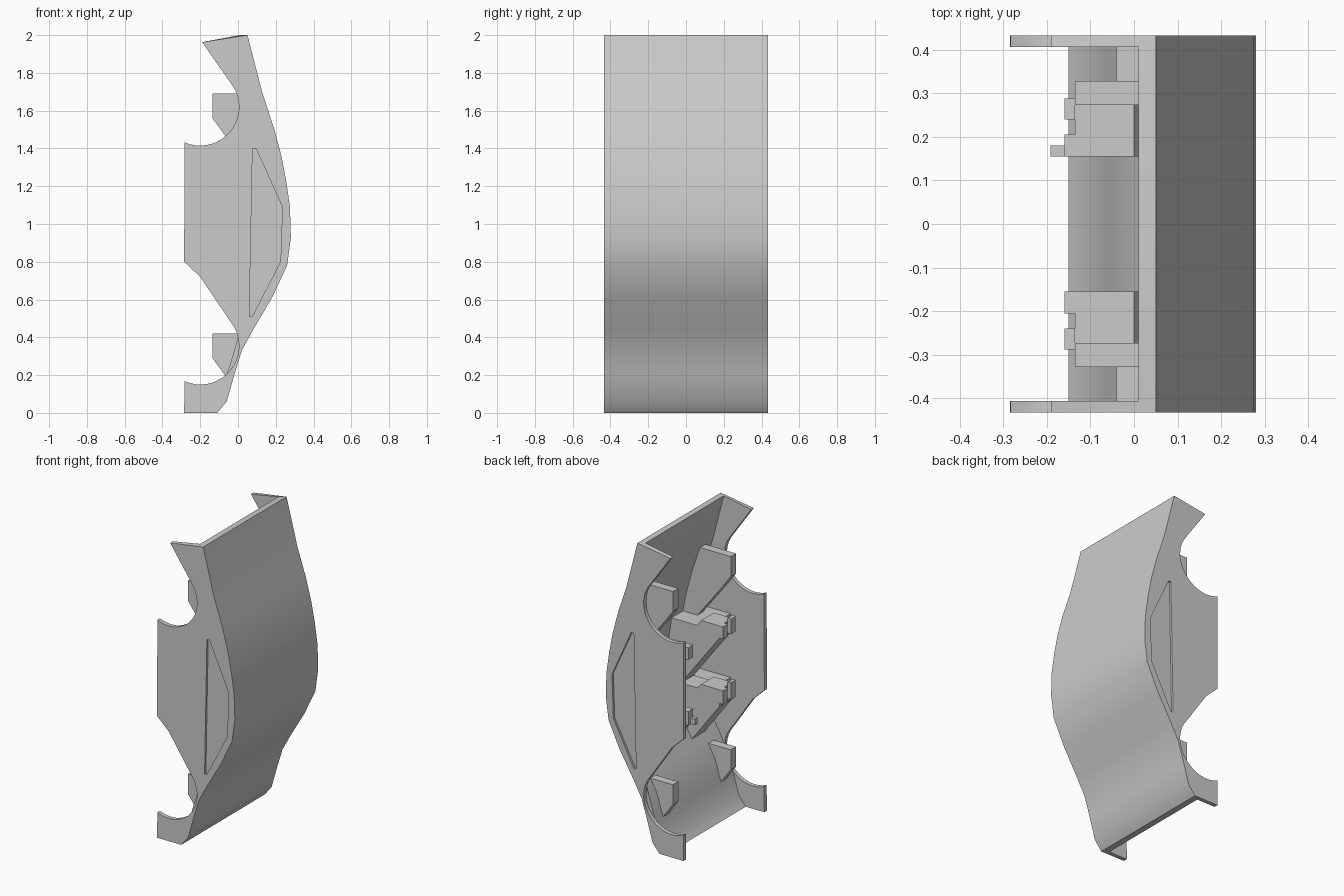
import bpy, bmesh
from math import cos, sin, radians

cube = bpy.data.objects.get("Cube")
if cube:
    bpy.data.objects.remove(cube, do_unlink=True)

HALF, INNER, FLOOR = 0.433, 0.406, 0.419

grey = bpy.data.materials.new("plain grey")
grey.use_nodes = True
grey.diffuse_color = (0.6, 0.6, 0.6, 1)
grey.node_tree.nodes["Principled BSDF"].inputs["Base Color"].default_value = (0.6, 0.6, 0.6, 1)


def ring(bm, pts, y):
    return [bm.verts.new((x, y, z)) for x, z in pts]


def strip(bm, a, b, closed=False):
    """Quads between two matching rows of vertices."""
    for i in range(len(a) if closed else len(a) - 1):
        j = (i + 1) % len(a)
        bm.faces.new((a[i], a[j], b[j], b[i]))


def loop_edges(bm, loop):
    pairs = zip(loop, loop[1:] + loop[:1])
    return [bm.edges.get(p) or bm.edges.new(p) for p in pairs]


def finish(bm, name):
    bmesh.ops.recalc_face_normals(bm, faces=bm.faces[:])
    if bm.calc_volume(signed=True) < 0:
        bmesh.ops.reverse_faces(bm, faces=bm.faces[:])
    mesh = bpy.data.meshes.new(name)
    bm.to_mesh(mesh)
    bm.free()
    mesh.materials.append(grey)
    obj = bpy.data.objects.new(name, mesh)
    bpy.context.collection.objects.link(obj)
    return obj


def prism(name, pts, y0, y1):
    """Extrude an x-z outline from y0 to y1."""
    bm = bmesh.new()
    a, b = ring(bm, pts, y0), ring(bm, pts, y1)
    strip(bm, a, b, True)
    bm.faces.new(a)
    bm.faces.new(b)
    return finish(bm, name)


def mirrored(name, pts, y0, y1):
    prism("left_" + name, pts, y0, y1)
    prism("right_" + name, pts, -y1, -y0)


def box(x0, x1, z0, z1):
    return [(x0, z0), (x1, z0), (x1, z1), (x0, z1)]


def arch(z, steps=18):
    """Round cut-out in the open edge, from its upper end to its lower end."""
    angles = [radians(38 - i * 152 / steps) for i in range(steps + 1)]
    return [(-0.2 + 0.205 * cos(a), z + 0.205 * sin(a)) for a in angles]


# Outlines of the cover: curved skin, its inner side, the wall edge, the wall recess
curve = [(-.11, 0), (-.06, .06), (-.02, .2), (.02, .33), (.08, .44), (.18, .61),
         (.26, .78), (.28, .93), (.275, 1.09), (.255, 1.23), (.23, 1.36),
         (.19, 1.51), (.13, 1.69), (.05, 2)]
lining = [(x - .04, z) for x, z in curve]
wall_edge = ([(-.19, 1.963)] + arch(1.62) + [(-.285, .8), (-.2, .72)]
             + arch(.355) + [(-.285, 0)])
recess = [(.06, .51), (.075, .51), (.225, .8), (.235, 1.09), (.095, 1.4), (.077, 1.4)]

# Cover: side walls with a sunken panel
bm = bmesh.new()
skins, linings = [], []
for s in (-1, 1):
    skin, rim = ring(bm, curve, s * HALF), ring(bm, wall_edge, s * HALF)
    inside, inner_rim = ring(bm, lining, s * INNER), ring(bm, wall_edge, s * INNER)
    hole, sunk = ring(bm, recess, s * HALF), ring(bm, recess, s * FLOOR)
    strip(bm, [skin[-1]] + rim + [skin[0]], [inside[-1]] + inner_rim + [inside[0]])
    strip(bm, hole, sunk, True)
    bm.faces.new(sunk)
    bm.faces.new(inside + inner_rim)
    bmesh.ops.triangle_fill(bm, use_beauty=True,
                            edges=loop_edges(bm, skin + rim) + loop_edges(bm, hole))
    skins.append(skin)
    linings.append(inside)

# Cover: curved skin, lining, and the end rims between them
strip(bm, *skins)
strip(bm, *linings)
for end in (0, -1):
    bm.faces.new((skins[0][end], skins[1][end], linings[1][end], linings[0][end]))
cover = finish(bm, "cover_shell")

bpy.ops.object.select_all(action="DESELECT")
cover.select_set(True)
bpy.context.view_layer.objects.active = cover
bpy.ops.object.shade_smooth_by_angle(angle=radians(36))

# Slanted ribs beside the arches
upper_rib = [(-.135, 1.69), (.11, 1.69), (.165, 1.5), (.21, 1.3), (.24, 1.07),
             (-.07, 1.47), (-.135, 1.56)]
lower_rib = [(-.135, .42), (.05, .42), (0, .33), (-.035, .22), (-.05, .175),
             (-.07, .2), (-.135, .29)]
mirrored("upper_rib", upper_rib, .273, .328)
mirrored("lower_rib", lower_rib, .273, .328)

# Clip brackets with a slotted end
upper_body = [(-.135, 1.28), (0, 1.28), (.026, 1.24), (.235, 1.24), (.24, .95),
              (.235, .8), (.205, .75), (-.135, 1.2)]
lower_body = [(-.135, .86), (0, .86), (.026, .83), (.25, .83), (.235, .77),
              (.15, .6), (.075, .47), (-.135, .75)]
for name, body, low, high in (("upper", upper_body, 1.2, 1.28), ("lower", lower_body, .77, .86)):
    mirrored(name + "_bracket", body, .155, .288)
    mirrored(name + "_inner_prong", box(-.16, -.135, low, high), .155, .205)
    mirrored(name + "_outer_prong", box(-.16, -.135, low, high + .02), .24, .288)
    # Ledge joining the bracket to the side wall
    mirrored(name + "_ledge", box(-.04, .23, high - .09, high - .04), .288, INNER + .005)

# Single latch tab
prism("latch_tab", box(-.192, -.135, .77, .81), .155, .18)
